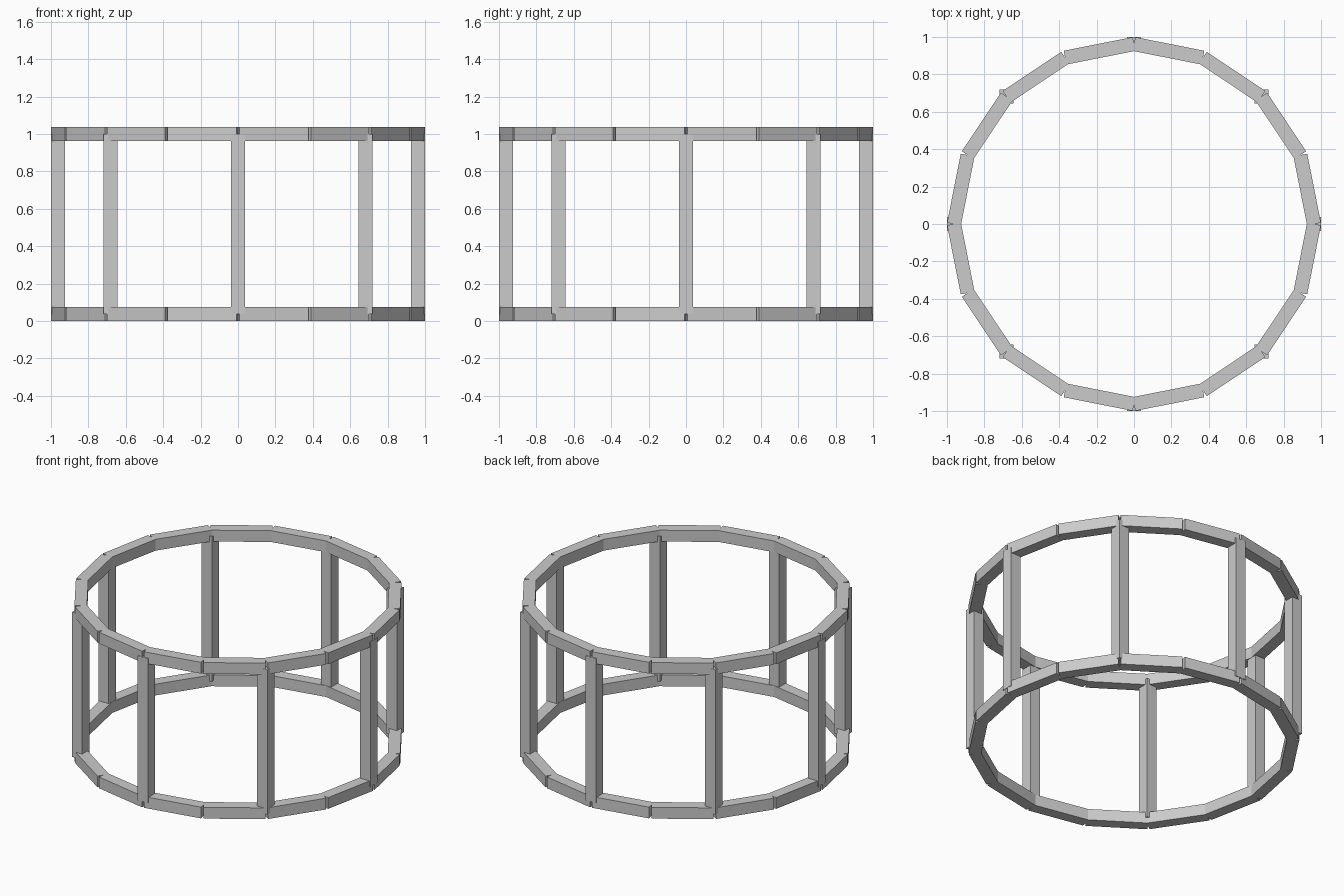
import bpy
from math import sin, cos, pi

if "Cube" in bpy.data.objects:
    bpy.data.objects.remove(bpy.data.objects["Cube"])

W = 0.075          # square beam thickness
R = 1 - W / 2      # radius of the joint centres
Z_LOW, Z_HIGH = W / 2, 1.0
SIDES = 16


def box(name, size, loc, angle=0.0):
    x, y, z = (s / 2 for s in size)
    verts = [(i * x, j * y, k * z) for k in (-1, 1) for j in (-1, 1) for i in (-1, 1)]
    faces = [(0, 2, 3, 1), (4, 5, 7, 6), (0, 1, 5, 4),
             (2, 6, 7, 3), (0, 4, 6, 2), (1, 3, 7, 5)]
    mesh = bpy.data.meshes.new(name)
    mesh.from_pydata(verts, [], faces)
    obj = bpy.data.objects.new(name, mesh)
    obj.location = loc
    obj.rotation_euler.z = angle
    bpy.context.collection.objects.link(obj)
    return obj


# Two rings of straight beams running joint to joint, notched on the outside
step = 2 * pi / SIDES
length = 2 * R * sin(step / 2)
apothem = R * cos(step / 2)
for ring, z in (("lower", Z_LOW), ("upper", Z_HIGH)):
    for i in range(SIDES):
        a = (i + 0.5) * step
        box(f"{ring}_ring_beam_{i + 1}", (W, length, W),
            (apothem * cos(a), apothem * sin(a), z), a)

# Axis-aligned posts at every second joint, between the ring centrelines
for i in range(0, SIDES, 2):
    a = i * step
    box(f"post_{i // 2 + 1}", (W, W, Z_HIGH - Z_LOW),
        (R * cos(a), R * sin(a), (Z_LOW + Z_HIGH) / 2))
